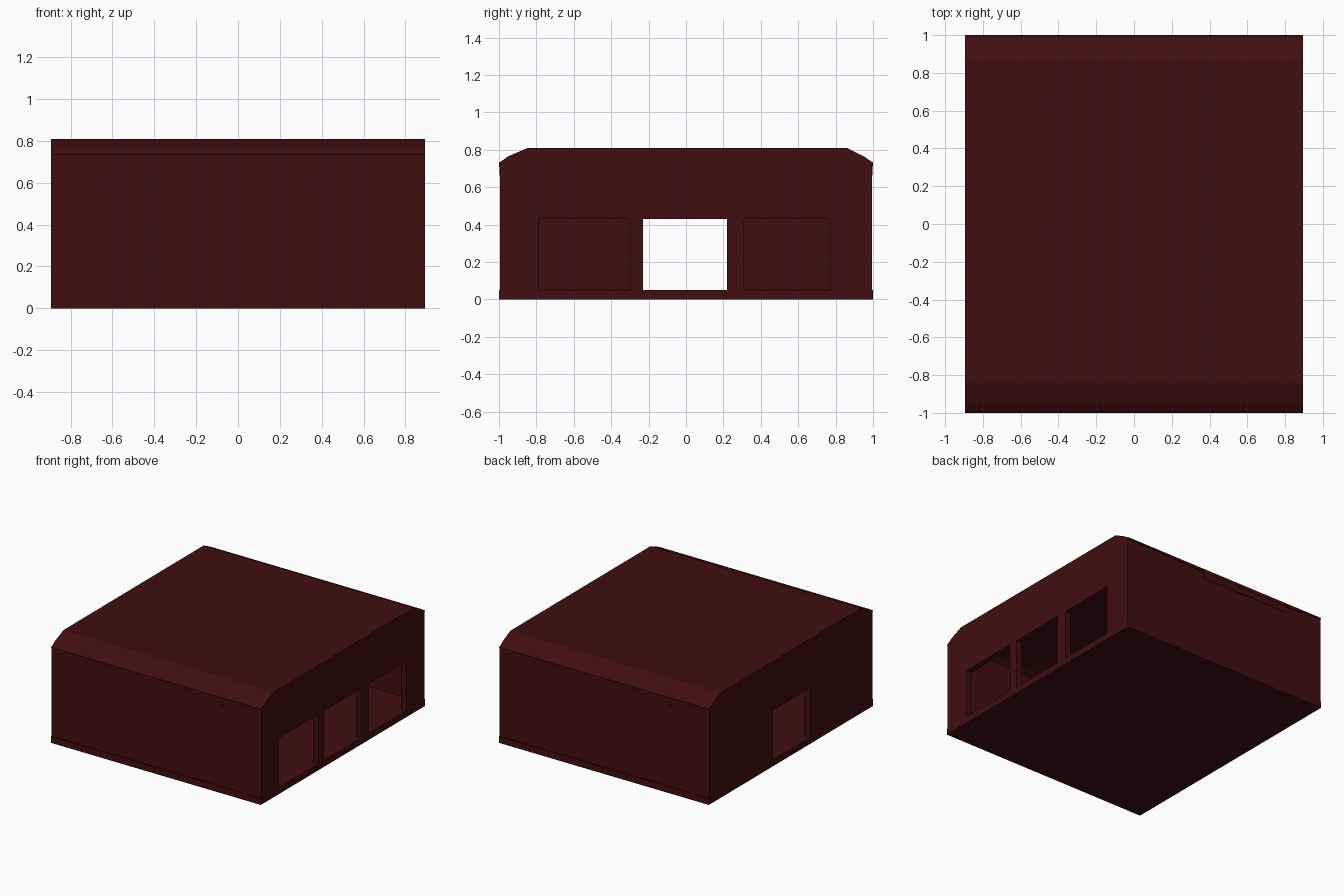
import bpy, bmesh
from mathutils import Matrix, Vector

if "Cube" in bpy.data.objects:
    bpy.data.objects.remove(bpy.data.objects["Cube"])

mat = bpy.data.materials.new("dark red")
mat.diffuse_color = (0.052, 0.0045, 0.005, 1)
mat.use_nodes = True
mat.node_tree.nodes["Principled BSDF"].inputs["Base Color"].default_value = mat.diffuse_color

X = 0.895      # half width
T = 0.045      # wall thickness
FLOOR = 0.05


def prism(name, pts, to3d, depth):
    """Extrude a 2D outline, placed in space by to3d, along the depth vector."""
    bm = bmesh.new()
    face = bm.faces.new([bm.verts.new(to3d(a, b)) for a, b in pts])
    out = bmesh.ops.extrude_face_region(bm, geom=[face])
    moved = [v for v in out["geom"] if isinstance(v, bmesh.types.BMVert)]
    bmesh.ops.translate(bm, verts=moved, vec=Vector(depth))
    bmesh.ops.recalc_face_normals(bm, faces=bm.faces[:])
    me = bpy.data.meshes.new(name)
    bm.to_mesh(me)
    bm.free()
    me.materials.append(mat)
    ob = bpy.data.objects.new(name, me)
    bpy.context.collection.objects.link(ob)
    return ob


def box(name, x0, x1, y0, y1, z0, z1):
    return prism(name, [(x0, y0), (x1, y0), (x1, y1), (x0, y1)],
                 lambda a, b: (a, b, z0), (0, 0, z1 - z0))


def cut(ob, cutter):
    mod = ob.modifiers.new("opening", 'BOOLEAN')
    mod.operation = 'DIFFERENCE'
    mod.solver = 'EXACT'
    mod.object = cutter
    bpy.context.view_layer.objects.active = ob
    bpy.ops.object.modifier_apply(modifier=mod.name)
    bpy.data.objects.remove(cutter)


# Floor slab
box("floor", -X, X, -1, 1, 0, FLOOR)

# Gable end walls with openings
eaves = [(1, 0.73), (0.95, 0.765), (0.86, 0.81),
         (-0.845, 0.81), (-0.95, 0.765), (-1, 0.73)]
outline = [(-0.994, FLOOR), (0.994, FLOOR), (0.994, 0.73)] + eaves + [(-0.994, 0.73)]
windows = [(-0.785, -0.30), (-0.23, 0.22), (0.31, 0.77)]
for name, x0, holes in (("right_wall", X - T, windows),
                        ("left_wall", -X, windows[1:2])):
    wall = prism(name, outline, lambda a, b: (x0, a, b), (T, 0, 0))
    for y0, y1 in holes:
        # the cutter dips below the wall so the sill is the floor slab
        cut(wall, box("cutter", x0 - 0.1, x0 + T + 0.1, y0, y1, 0.02, 0.43))

# Roof shell between the gable ends
inner = [(-0.945, 0.72), (-0.91, 0.745), (-0.83, 0.77),
         (0.845, 0.77), (0.91, 0.745), (0.945, 0.72)]
prism("roof", eaves + inner, lambda a, b: (-X + T, a, b), (2 * (X - T), 0, 0))

# Front and back: wall, drooping eave board and short ledge (half-turn copies)
for side, s in (("front", 1), ("back", -1)):
    parts = [
        box(side + "_wall", -X + T, X - T, -0.994, -0.95, FLOOR, 0.73),
        prism(side + "_eave_board",
              [(-X, 0.735), (-X, 0.73), (-0.2, 0.71), (0.6, 0.71), (X, 0.73), (X, 0.735)],
              lambda a, b: (a, -1, b), (0, 0.006, 0)),
        box(side + "_ledge", -0.19, 0.56, -0.998, -0.994, 0.663, 0.71),
    ]
    if s < 0:
        for ob in parts:
            ob.data.transform(Matrix.Rotation(3.14159265, 4, 'Z'))
